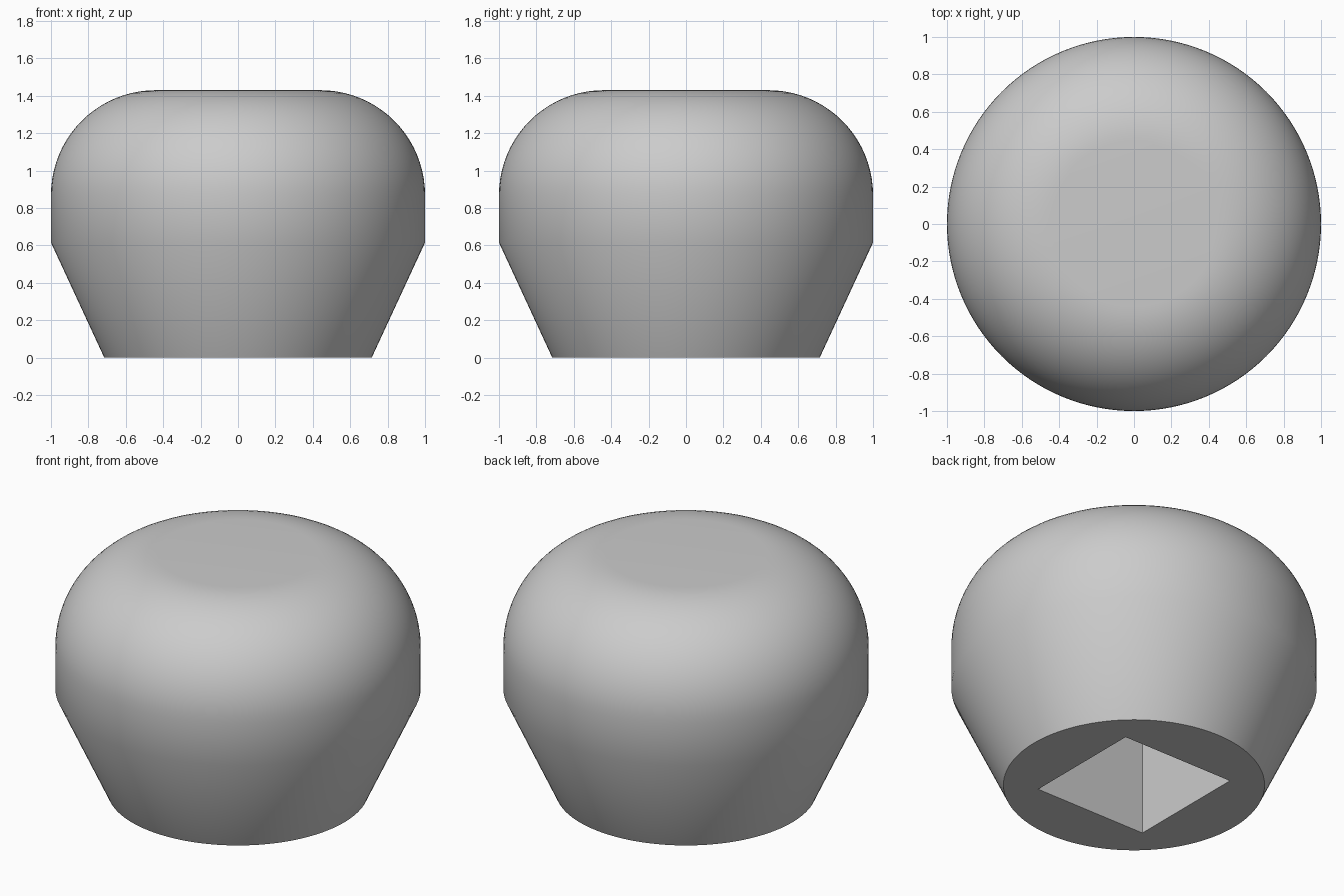
import bpy
import bmesh
from math import cos, sin, pi, radians
from mathutils import Matrix

old = bpy.data.objects.get("Cube")
if old:
    bpy.data.objects.remove(old, do_unlink=True)

SEGMENTS = 128
HEIGHT, RADIUS, FILLET = 1.43, 1.0, 0.56
BASE_RADIUS, WAIST = 0.715, 0.615
SOCKET_WIDTH, SOCKET_DEPTH = 0.745, 0.8

grey = bpy.data.materials.new("plain grey")
grey.use_nodes = True
colour = (0.6, 0.6, 0.6, 1)
grey.diffuse_color = colour
grey.node_tree.nodes["Principled BSDF"].inputs["Base Color"].default_value = colour


def add_object(name, bm):
    bmesh.ops.recalc_face_normals(bm, faces=bm.faces)
    mesh = bpy.data.meshes.new(name)
    bm.to_mesh(mesh)
    bm.free()
    mesh.materials.append(grey)
    obj = bpy.data.objects.new(name, mesh)
    bpy.context.collection.objects.link(obj)
    return obj


# Knob body: tapered base, short straight band, rounded shoulder, flat top
profile = [(BASE_RADIUS, 0), (RADIUS, WAIST)]
steps = 20
for i in range(steps + 1):
    a = pi / 2 * i / steps
    profile.append((RADIUS - FILLET + FILLET * cos(a),
                    HEIGHT - FILLET + FILLET * sin(a)))

bm = bmesh.new()
rings = [[bm.verts.new((r * cos(2 * pi * s / SEGMENTS),
                        r * sin(2 * pi * s / SEGMENTS), z))
          for s in range(SEGMENTS)] for r, z in profile]
for low, high in zip(rings, rings[1:]):
    for s in range(SEGMENTS):
        t = (s + 1) % SEGMENTS
        bm.faces.new((low[s], low[t], high[t], high[s]))
bm.faces.new(rings[0])
bm.faces.new(rings[-1])
knob = add_object("knob_body", bm)

# Square socket cut up into the underside
bm = bmesh.new()
bmesh.ops.create_cube(bm, size=1, matrix=Matrix.Diagonal(
    (SOCKET_WIDTH, SOCKET_WIDTH, 2 * SOCKET_DEPTH, 1)))
cutter = add_object("socket_cutter", bm)
cutter.hide_render = True

cut = knob.modifiers.new("Socket", 'BOOLEAN')
cut.operation = 'DIFFERENCE'
cut.solver = 'EXACT'
cut.object = cutter

bpy.ops.object.select_all(action='DESELECT')
knob.select_set(True)
bpy.context.view_layer.objects.active = knob
bpy.ops.object.modifier_apply(modifier=cut.name)
bpy.data.objects.remove(cutter, do_unlink=True)

# Soft sides with crisp base and socket edges
bpy.ops.object.shade_smooth_by_angle(angle=radians(30))
